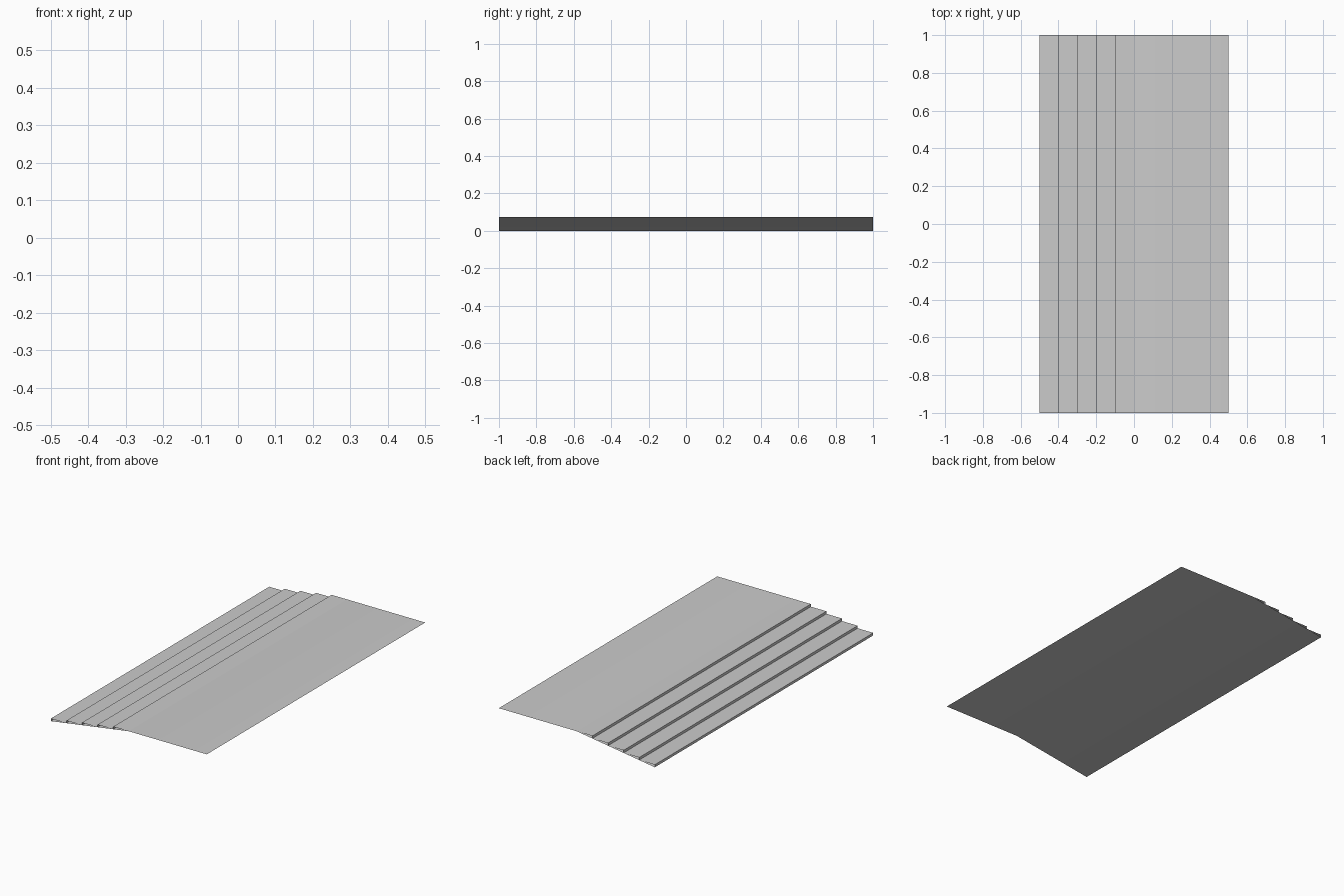
import bpy

if "Cube" in bpy.data.objects:
    bpy.data.objects.remove(bpy.data.objects["Cube"])

STEPS = 5
RUN, RISE = 0.1, 0.015
TOP = STEPS * RISE


def strip(name, profile, smooth=False):
    """Extrude an open (x, z) profile along y into an open-ended sheet."""
    verts = [(x, y, z) for x, z in profile for y in (-1, 1)]
    faces = [(2 * i, 2 * i + 2, 2 * i + 3, 2 * i + 1)
             for i in range(len(profile) - 1)]
    mesh = bpy.data.meshes.new(name)
    mesh.from_pydata(verts, [], faces)
    if smooth:
        mesh.shade_smooth()
    obj = bpy.data.objects.new(name, mesh)
    bpy.context.collection.objects.link(obj)
    return obj


# Base sheet: sloped underside of the stairs, folding into the flat landing
strip("ramp_and_landing", [(-0.5, 0), (0, TOP), (0.5, TOP)], smooth=True)

# Shallow steps sitting on the slope: riser then tread, repeated
stairs = [(-0.5, 0)]
for i in range(STEPS):
    x, z = -0.5 + i * RUN, (i + 1) * RISE
    stairs += [(x, z), (x + RUN, z)]
strip("steps", stairs)
